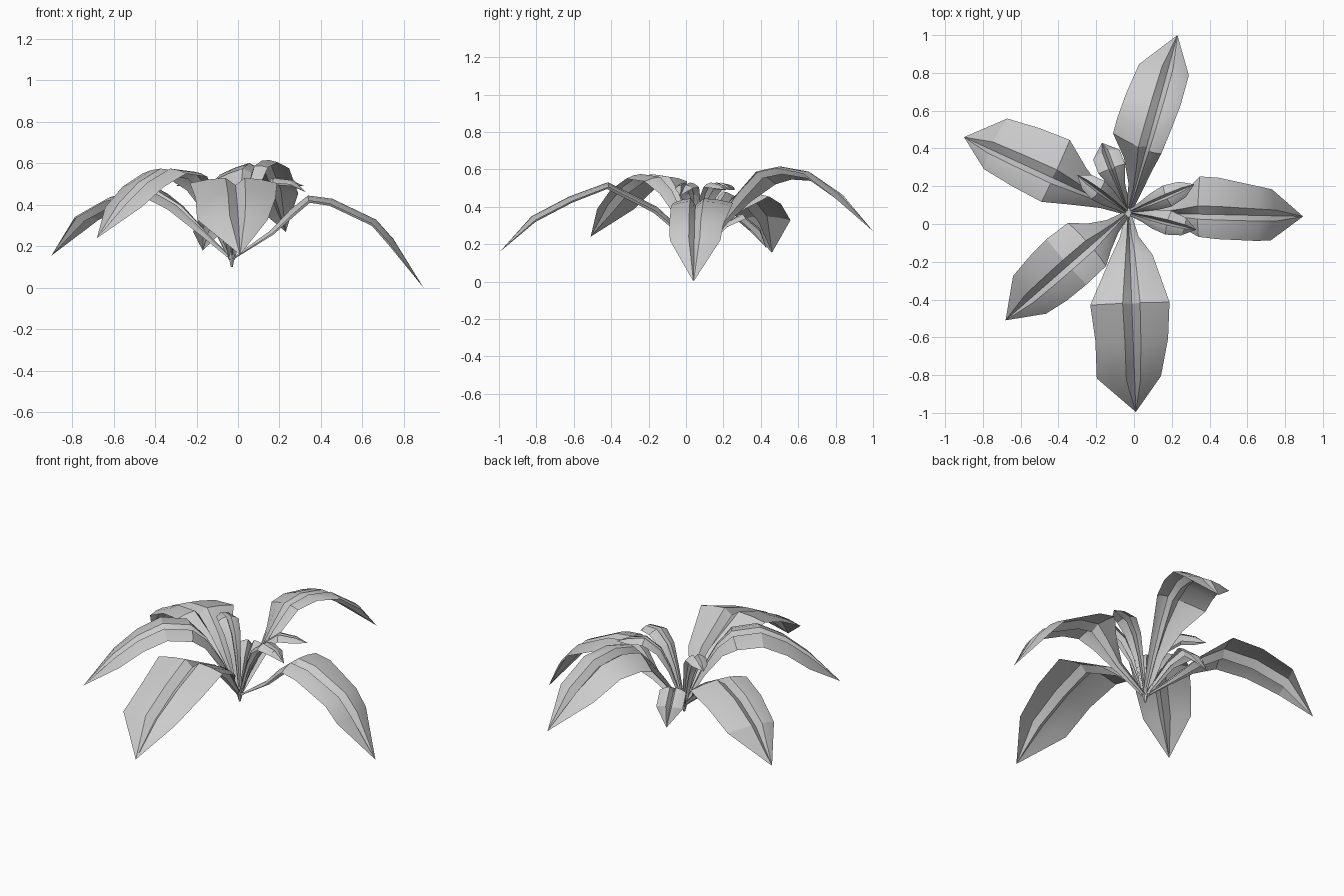
import bpy, math
from mathutils import Vector

BASE = Vector((-0.03, 0.06, 0))


def leaf(name, tip, stations, roll=0.0):
    """Folded leaf blade: stations are (reach, height, left width, right width)."""
    tip = Vector(tip)
    flat = Vector((tip.x - BASE.x, tip.y - BASE.y, 0))
    length = flat.length
    d = flat.normalized()
    side = Vector((-d.y, d.x, 0))            # left of the growing direction
    path = [(s[0], s[1]) for s in stations] + [(length, tip.z)]
    verts, faces = [], []
    for i, (r, z, wl, wr) in enumerate(stations):
        a, b = path[max(i - 1, 0)], path[i + 1]
        t = Vector((b[0] - a[0], b[1] - a[1])).normalized()
        normal = d * -t.y + Vector((0, 0, t.x))
        c = BASE + d * r + Vector((0, 0, z))
        fold = min(0.03, (wl + wr) * 0.25)   # depth of the midrib channel
        tilt = roll * (1 - r / length)       # sideways lean, fading to the tip
        for offset, rise in ((wl, -0.5), (wl * 0.6, 0.1), (wl * 0.22, 0.35), (0, -0.85),
                             (-wr * 0.22, 0.35), (-wr * 0.6, 0.1), (-wr, -0.5)):
            verts.append(c + side * offset + normal * (fold * rise - offset * tilt))
    n = 7
    for i in range(len(stations) - 1):
        for j in range(n - 1):
            k = i * n + j
            faces.append((k, k + n, k + n + 1, k + 1))
    last = (len(stations) - 1) * n
    verts.append(tip)
    faces += [(last + j, len(verts) - 1, last + j + 1) for j in range(n - 1)]
    mesh = bpy.data.meshes.new(name)
    mesh.from_pydata(verts, [], faces)
    ob = bpy.data.objects.new(name, mesh)
    bpy.context.collection.objects.link(ob)
    bpy.context.view_layer.objects.active = ob
    ob.select_set(True)
    bpy.ops.object.shade_smooth_by_angle(angle=math.radians(25))
    ob.select_set(False)


# Large outer leaves
leaf("right_leaf", (0.895, 0.04, 0.0), [
    (0, 0.14, 0.015, 0.015), (0.19, 0.27, 0.04, 0.04), (0.29, 0.37, 0.12, 0.08),
    (0.37, 0.435, 0.20, 0.12), (0.48, 0.42, 0.195, 0.13), (0.69, 0.32, 0.155, 0.135),
    (0.77, 0.23, 0.14, 0.13)])
leaf("front_leaf", (0.01, -0.995, 0.16), [
    (0, 0.14, 0.015, 0.015), (0.12, 0.30, 0.05, 0.05), (0.22, 0.39, 0.12, 0.10),
    (0.48, 0.52, 0.20, 0.22), (0.68, 0.445, 0.185, 0.20), (0.88, 0.34, 0.14, 0.20)])
leaf("front_left_leaf", (-0.68, -0.51, 0.24), [
    (0, 0.14, 0.015, 0.015), (0.10, 0.34, 0.045, 0.045), (0.19, 0.48, 0.09, 0.10),
    (0.27, 0.55, 0.135, 0.17), (0.42, 0.565, 0.14, 0.18), (0.56, 0.50, 0.135, 0.17),
    (0.69, 0.40, 0.115, 0.15)])
leaf("back_left_leaf", (-0.90, 0.46, 0.155), [
    (0, 0.14, 0.015, 0.015), (0.14, 0.26, 0.04, 0.04), (0.29, 0.39, 0.09, 0.12),
    (0.44, 0.47, 0.14, 0.22), (0.62, 0.43, 0.13, 0.21), (0.80, 0.34, 0.11, 0.185)])
leaf("back_leaf", (0.23, 1.0, 0.27), [
    (0, 0.14, 0.015, 0.015), (0.13, 0.32, 0.04, 0.04), (0.24, 0.46, 0.10, 0.06),
    (0.35, 0.575, 0.19, 0.085), (0.47, 0.60, 0.19, 0.10), (0.62, 0.575, 0.18, 0.115),
    (0.79, 0.46, 0.155, 0.115)], roll=0.4)

# Drooping short leaf at the back
leaf("low_back_leaf", (-0.17, 0.43, 0.18), [
    (0, 0.14, 0.015, 0.015), (0.15, 0.30, 0.04, 0.04), (0.25, 0.35, 0.075, 0.075),
    (0.34, 0.28, 0.075, 0.075)])

# Young leaves in the middle
for name, tip, w in (("young_leaf_right", (0.32, 0.21, 0.49), 0.06),
                     ("young_leaf_front_right", (0.33, -0.03, 0.46), 0.065),
                     ("young_leaf_left", (-0.30, 0.26, 0.49), 0.06)):
    reach = math.hypot(tip[0] - BASE.x, tip[1] - BASE.y)
    leaf(name, tip, [
        (0, 0.14, 0.012, 0.012), (reach * 0.2, 0.35, 0.03, 0.03),
        (reach * 0.36, 0.46, w * 0.8, w * 0.8), (reach * 0.58, 0.52, w, w),
        (reach * 0.82, 0.51, w * 0.75, w * 0.75)])

# Root stub under the leaves
bpy.ops.mesh.primitive_cone_add(vertices=6, radius1=0.005, radius2=0.025, depth=0.08,
                                location=(BASE.x, BASE.y, 0.14))
bpy.context.object.name = "root_stub"
